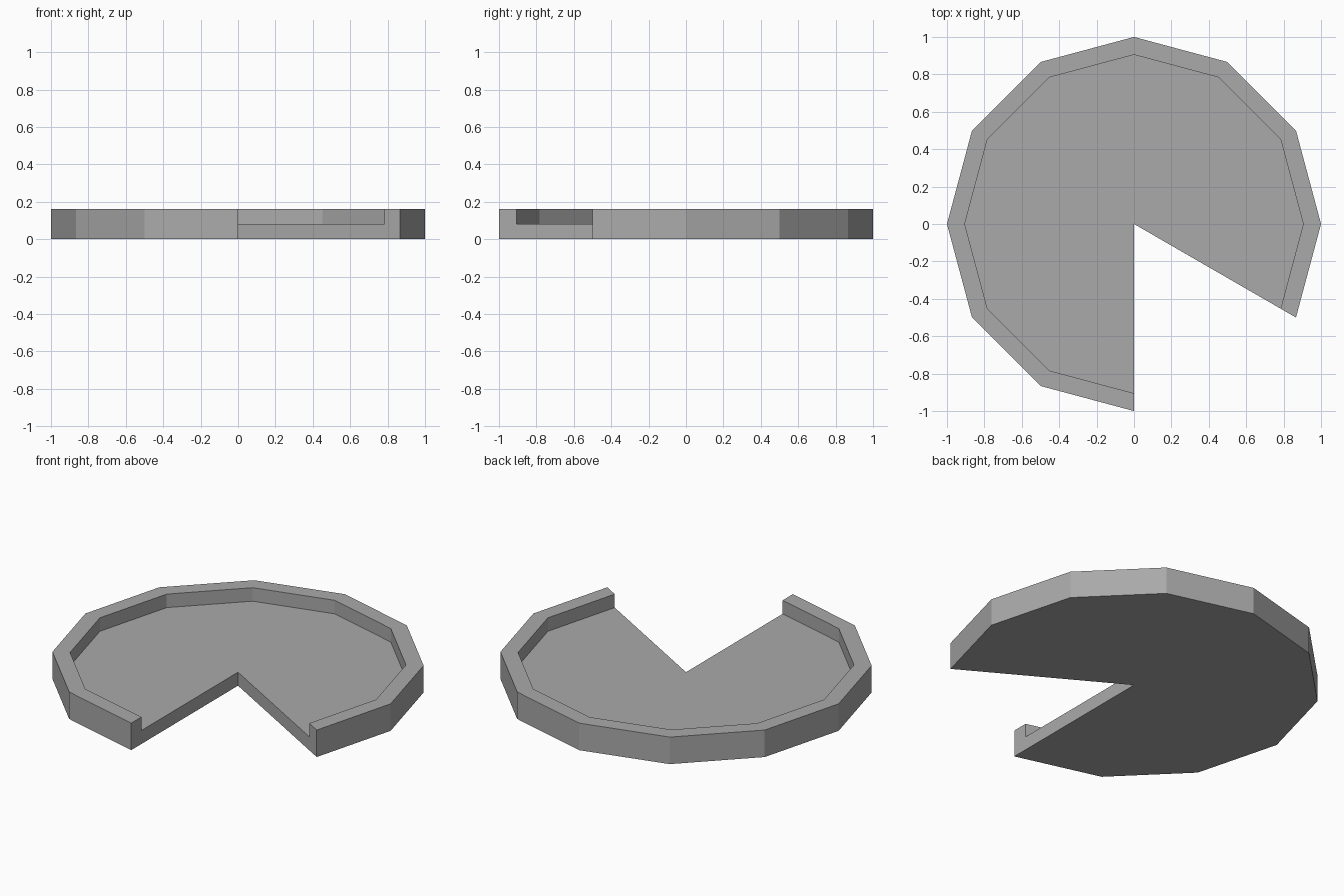
import bpy, bmesh
from math import radians
from mathutils import Matrix, Vector

cube = bpy.data.objects.get("Cube")
if cube:
    bpy.data.objects.remove(cube, do_unlink=True)

# Sizes
RADIUS, INNER = 1.0, 0.905
HEIGHT, FLOOR = 0.16, 0.08
START, SWEEP, STEPS = -30, 300, 10

# Plain grey material
grey = bpy.data.materials.new("grey")
grey.use_nodes = True
colour = (0.4, 0.4, 0.4, 1)
grey.diffuse_color = colour
grey.node_tree.nodes["Principled BSDF"].inputs["Base Color"].default_value = colour

# Dish cross-section, from the axis along the base, over the rim and back
profile = [(0, 0), (RADIUS, 0), (RADIUS, HEIGHT),
           (INNER, HEIGHT), (INNER, FLOOR), (0, FLOOR)]
bm = bmesh.new()


def section(angle):
    turn = Matrix.Rotation(radians(angle), 3, "Z")
    return [bm.verts.new(turn @ Vector((r, 0, z))) for r, z in profile]


# Sweep the section round, leaving the wedge open at the front
rings = [section(START + SWEEP * i / STEPS) for i in range(STEPS + 1)]
for a, b in zip(rings, rings[1:]):
    for i in range(1, len(profile) - 2):
        bm.faces.new((a[i], b[i], b[i + 1], a[i + 1]))

# Base, floor and the two cut ends
bm.faces.new([rings[0][0]] + [r[1] for r in rings])
bm.faces.new([rings[0][-1]] + [r[-2] for r in rings])
bm.faces.new(rings[0])
bm.faces.new(rings[-1])
bmesh.ops.remove_doubles(bm, verts=bm.verts[:], dist=0.0001)
loose = [v for v in bm.verts if not v.link_faces]
bmesh.ops.delete(bm, geom=loose, context="VERTS")
bmesh.ops.recalc_face_normals(bm, faces=bm.faces[:])

mesh = bpy.data.meshes.new("rimmed_dish")
bm.to_mesh(mesh)
bm.free()
mesh.materials.append(grey)
dish = bpy.data.objects.new("rimmed_dish", mesh)
bpy.context.collection.objects.link(dish)
